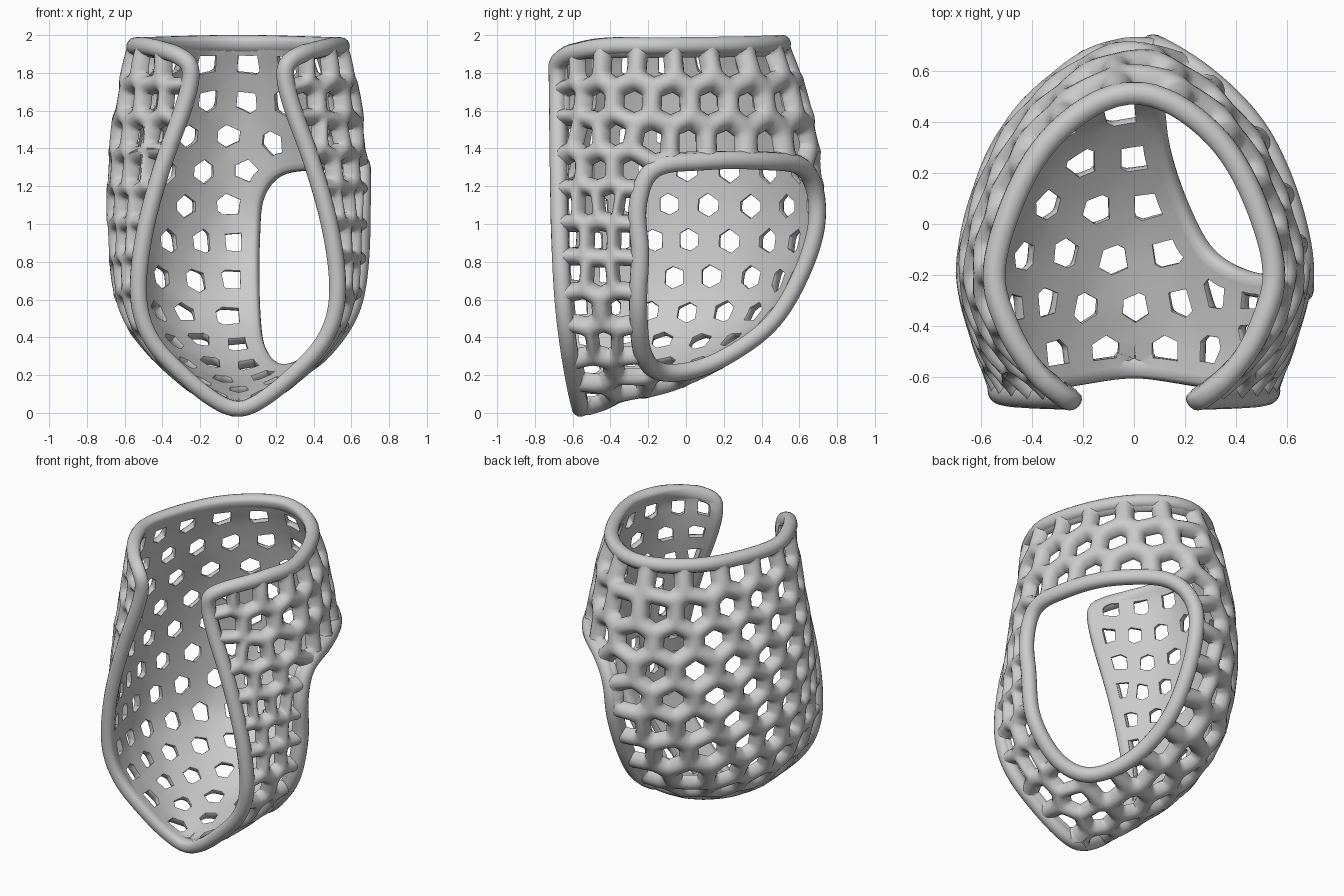
import bpy, bmesh, math
from mathutils import Vector, kdtree
from mathutils.bvhtree import BVHTree

if "Cube" in bpy.data.objects:
    bpy.data.objects.remove(bpy.data.objects["Cube"])

# Half cross-sections of the inner wall, bottom to top:
# front edge xy, front flank xy, side xy, back flank xy, back y, front z, back z
LEVELS = [
    (.02, -.56, .02, -.55, .02, -.54, .01, -.53, -.525, .06, .065),
    (.12, -.57, .13, -.50, .12, -.43, .07, -.36, -.33, .115, .125),
    (.25, -.59, .27, -.44, .24, -.27, .14, -.11, -.05, .22, .20),
    (.42, -.62, .44, -.42, .42, -.15, .26, .13, .22, .40, .34),
    (.49, -.64, .55, -.42, .56, -.11, .36, .33, .47, .62, .56),
    (.46, -.65, .57, -.42, .61, -.10, .42, .38, .65, .95, .95),
    (.37, -.65, .55, -.43, .61, -.10, .42, .38, .65, 1.3, 1.3),
    (.265, -.65, .51, -.42, .58, -.12, .38, .35, .60, 1.6, 1.6),
    (.225, -.65, .475, -.43, .545, -.13, .36, .32, .54, 1.77, 1.79),
    (.24, -.65, .465, -.43, .52, -.14, .335, .295, .50, 1.865, 1.89),
    (.32, -.59, .455, -.40, .505, -.14, .325, .28, .48, 1.92, 1.94)]
# Outline of the side window
WINDOW = [(.62, -.24, .85), (.62, -.25, 1.1), (.60, -.17, 1.29), (.58, .08, 1.33),
          (.42, .38, 1.33), (.2, .58, 1.3), (.08, .65, 1.15), (.06, .64, .9),
          (.06, .45, .6), (.085, .25, .4), (.16, .05, .26), (.28, -.13, .21),
          (.42, -.23, .33), (.57, -.25, .6)]
NU, NV = 120, 100
RIB, PITCH = .078, .203


def spline(pts, t, closed=False):
    """Catmull-Rom point at t in 0..1."""
    n = len(pts)
    s = t * (n if closed else n - 1)
    i = int(s) if closed else min(int(s), n - 2)
    f = s - i
    get = (lambda k: pts[k % n]) if closed else (lambda k: pts[max(0, min(n - 1, k))])
    a, b, c, d = get(i - 1), get(i), get(i + 1), get(i + 2)
    return b + ((c - a) * f + (2 * a - 5 * b + 4 * c - d) * f ** 2
                + (3 * b - a - 3 * c + d) * f ** 3) * .5


def section(l):
    half = []
    for k in range(5):
        x, y = (l[2 * k], l[2 * k + 1]) if k < 4 else (0, l[8])
        half.append(Vector((x, y, l[9] + (l[10] - l[9]) * k / 4)))
    return half + [Vector((-p.x, p.y, p.z)) for p in half[-2::-1]]


# Dense wall surface
sections = [section(l) for l in LEVELS]
P = []
for i in range(NV + 1):
    row = [spline([s[k] for s in sections], i / NV) for k in range(9)]
    P += [spline(row, j / NU) for j in range(NU + 1)]
vid = lambda i, j: i * (NU + 1) + j
tris = []
for i in range(NV):
    for j in range(NU):
        a, b, c, d = vid(i, j), vid(i, j + 1), vid(i + 1, j + 1), vid(i + 1, j)
        tris += [(a, b, c), (a, c, d)]
bvh = BVHTree.FromPolygons([p.copy() for p in P], tris)


def lift(p, h):
    q, n, _, _ = bvh.find_nearest(p)
    return q + n * h


rim_path = ([P[vid(i, 0)].copy() for i in range(NV, -1, -1)]
            + [P[vid(i, NU)].copy() for i in range(NV + 1)]
            + [P[vid(NV, j)].copy() for j in range(NU - 1, 0, -1)])

# Cut the window out of the surface
loop_ctrl = [lift(Vector(p), 0) for p in WINDOW]
loop = [lift(spline(loop_ctrl, k / 280, True), 0) for k in range(280)]
view = Vector((.7, .6, -.25)).normalized()
ax = Vector((-.65, .76, 0)).normalized()
ay = view.cross(ax)
poly = [(p.dot(ax), p.dot(ay)) for p in loop]


def in_window(t):
    a, b, c = (P[k] for k in t)
    if (b - a).cross(c - a).dot(view) <= 0:
        return False
    m = (a + b + c) / 3
    x, y, inside = m.dot(ax), m.dot(ay), False
    for k in range(len(poly)):
        (x1, y1), (x2, y2) = poly[k - 1], poly[k]
        if (y1 > y) != (y2 > y) and x < (x2 - x1) * (y - y1) / (y2 - y1) + x1:
            inside = not inside
    return inside


tris = [t for t in tris if not in_window(t)]
count = {}
for t in tris:
    for k in range(3):
        e = tuple(sorted((t[k - 1], t[k])))
        count[e] = count.get(e, 0) + 1
border = [e for e, n in count.items() if n == 1]
border_verts = {v for e in border for v in e}
for v in border_verts:
    i, j = divmod(v, NU + 1)
    if 0 < i < NV and 0 < j < NU:
        P[v] = min(loop, key=lambda q: (q - P[v]).length_squared).copy()

# Vertex areas, used to spread the cells evenly
area = {}
for t in tris:
    w = (P[t[1]] - P[t[0]]).cross(P[t[2]] - P[t[0]]).length / 6
    for v in t:
        area[v] = area.get(v, 0) + w

# Staggered starting points of the honeycomb
seeds, dist, odd = [], PITCH * .5, 0
for i in range(1, NV + 1):
    dist += (P[vid(i, NU // 5)] - P[vid(i - 1, NU // 5)]).length
    if dist >= PITCH * .9:
        dist -= PITCH * .9
        odd ^= 1
        width = sum((P[vid(i, j)] - P[vid(i, j + 1)]).length for j in range(NU))
        n = max(1, round(width / PITCH))
        for k in range(n):
            v = vid(i, round((k + .25 + .5 * odd) / n * NU))
            if v in area:
                seeds.append(P[v].copy())


def assign():
    kd = kdtree.KDTree(len(seeds))
    for k, s in enumerate(seeds):
        kd.insert(s, k)
    kd.balance()
    return {v: kd.find(P[v])[1] for v in area}


for _ in range(20):
    total = [[Vector(), 1e-9] for _ in seeds]
    for v, s in assign().items():
        total[s][0] += P[v] * area[v]
        total[s][1] += area[v]
    seeds = [lift(c / w, 0) for c, w in total if w > .008]
label = assign()


def circumcentre(a, b, c):
    u, v = b - a, c - a
    n = u.cross(v)
    return a + (n.cross(u) * v.length_squared + v.cross(n) * u.length_squared) / (2 * n.length_squared + 1e-12)


# Corners of each honeycomb cell
cells = [[] for _ in seeds]
done = set()
for t in tris:
    key = frozenset(label[v] for v in t)
    if len(key) == 3 and key not in done:
        done.add(key)
        m = sum((P[v] for v in t), Vector()) / 3
        q = circumcentre(*[seeds[k] for k in sorted(key)])
        q = lift(q if (q - m).length < .06 else m, 0)
        for k in key:
            cells[k].append(q)
for a, b in border:
    if label[a] != label[b]:
        for v in (a, b):
            cells[label[v]].append((P[a] + P[b]) / 2)
for v in border_verts:
    cells[label[v]].append(P[v])

# Rounded ribs around each cell, flat on the inside
PROFILE = [(0, RIB), (.15, RIB * .97), (.31, RIB * .83), (.43, RIB * .58), (.505, RIB * .28),
           (.525, .004), (.515, 0), (0, 0)]
verts, faces = [], []
for s, pts in zip(seeds, cells):
    if len(pts) < 3:
        continue
    n = bvh.find_nearest(s)[1]
    tx = n.orthogonal().normalized()
    ty = n.cross(tx)
    pts = sorted(pts, key=lambda p: math.atan2((p - s).dot(ty), (p - s).dot(tx)))
    ring = []
    for k, p in enumerate(pts):
        q = pts[(k + 1) % len(pts)]
        steps = 4 if (q - p).length > .04 else 1
        ring += [p.lerp(q, m / steps) for m in range(steps)]
    base, r = len(verts), len(ring)
    for t, h in PROFILE:
        verts += [lift(p.lerp(s, t), h) for p in ring]
    for a in range(len(PROFILE) - 1):
        for k in range(r):
            k2 = (k + 1) % r
            o = base + a * r
            faces.append((o + k, o + k2, o + r + k2, o + r + k))


def make(name, vs, fs, merge=0):
    mesh = bpy.data.meshes.new(name)
    mesh.from_pydata(vs, [], fs)
    bm = bmesh.new()
    bm.from_mesh(mesh)
    if merge:
        bmesh.ops.remove_doubles(bm, verts=bm.verts, dist=merge)
        # soften the outer rib ridges and joints
        soft = [v for v in bm.verts if not v.is_boundary and bvh.find_nearest(v.co)[3] > RIB * .4]
        for _ in range(3):
            bmesh.ops.smooth_vert(bm, verts=soft, factor=.5, use_axis_x=True, use_axis_y=True, use_axis_z=True)
    else:
        bmesh.ops.recalc_face_normals(bm, faces=bm.faces)
    bm.to_mesh(mesh)
    bm.free()
    ob = bpy.data.objects.new(name, mesh)
    bpy.context.collection.objects.link(ob)
    return ob


def rim(name, path, width, height, sides=16):
    """Closed rim: round outside, flush with the wall inside."""
    pts = [p.copy() for p in path]
    for _ in range(8):
        pts = [(pts[k - 1] + pts[k] * 2 + pts[(k + 1) % len(pts)]) / 4 for k in range(len(pts))]
    even = [pts[0]]
    for p in pts:
        if (p - even[-1]).length > .025:
            even.append(p)
    m = len(even)
    nor = [bvh.find_nearest(p)[1] for p in even]
    for _ in range(4):
        nor = [(nor[k - 1] + nor[k] * 2 + nor[(k + 1) % m]).normalized() for k in range(m)]
    vs, fs = [], []
    for k in range(m):
        side = (even[(k + 1) % m] - even[k - 1]).normalized().cross(nor[k]).normalized()
        for a in range(sides):
            c, s = math.cos(a * math.tau / sides), math.sin(a * math.tau / sides)
            if s < 0:
                c = math.copysign(abs(c) ** .5, c)
            vs.append(even[k] + side * c * width + nor[k] * height * (.5 + .5 * s))
            b = (a + 1) % sides
            k2 = (k + 1) % m
            fs.append((k * sides + a, k * sides + b, k2 * sides + b, k2 * sides + a))
    return make(name, vs, fs)


# Honeycomb shell, rim of the front opening and rim of the window
shell = make("honeycomb_shell", verts, faces, .0015)
for ob in (shell, rim("opening_rim", rim_path, .046, .085), rim("window_rim", loop, .048, .088)):
    bpy.ops.object.select_all(action='DESELECT')
    ob.select_set(True)
    bpy.context.view_layer.objects.active = ob
    bpy.ops.object.shade_smooth_by_angle(angle=math.radians(55))
